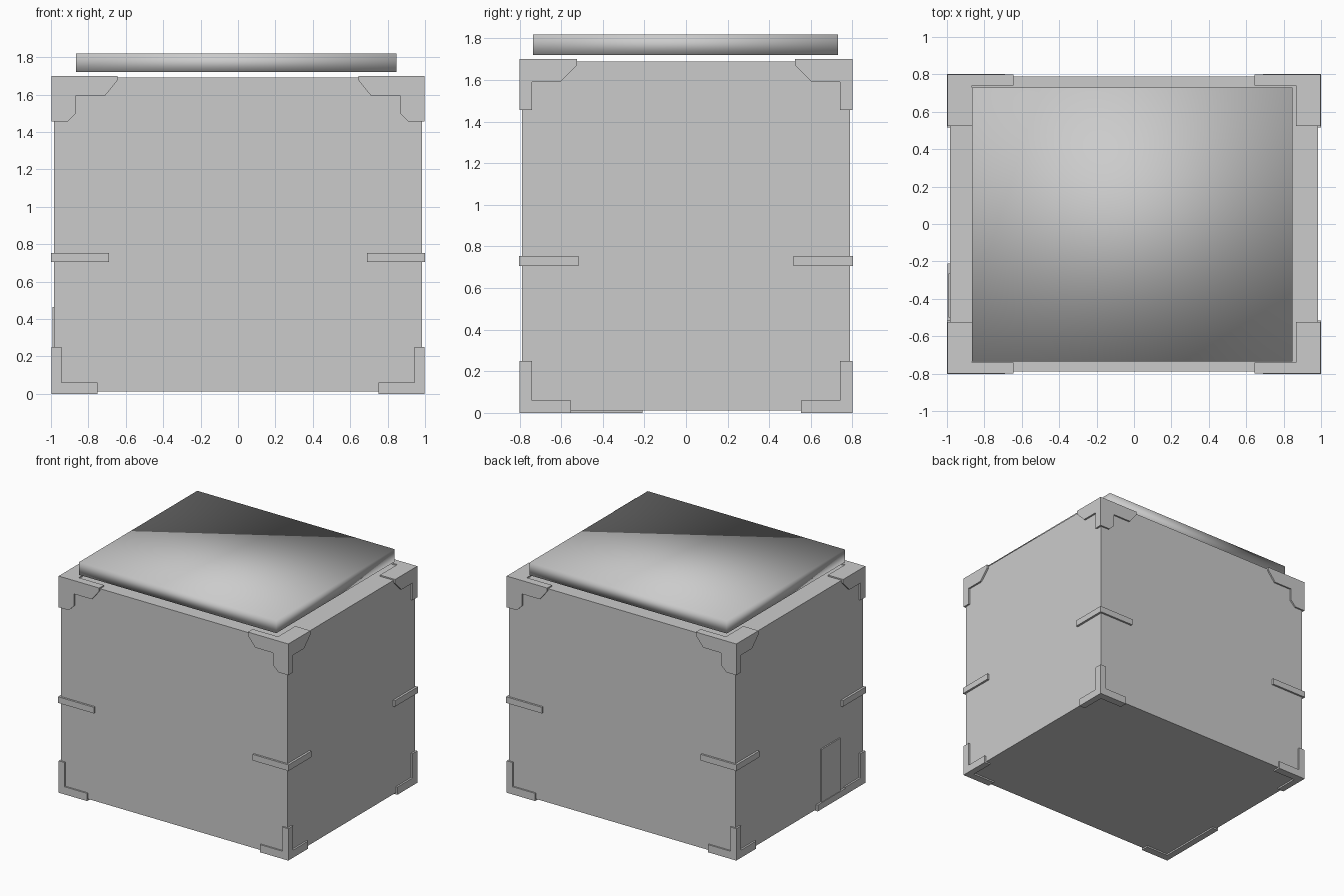
import bpy, bmesh
from mathutils import Vector

if "Cube" in bpy.data.objects:
    bpy.data.objects.remove(bpy.data.objects["Cube"])

INNER = Vector((0.975, 0.78, 0.0))   # plates are sunk to just under the body skin
Z_LOW, Z_HIGH = 0.02, 1.68


def finish(bm, name, smooth=False):
    bmesh.ops.recalc_face_normals(bm, faces=bm.faces)
    mesh = bpy.data.meshes.new(name)
    bm.to_mesh(mesh)
    bm.free()
    for p in mesh.polygons:
        p.use_smooth = smooth
    ob = bpy.data.objects.new(name, mesh)
    bpy.context.collection.objects.link(ob)
    return ob


def block(name, lo, hi, smooth=False):
    bm = bmesh.new()
    bmesh.ops.create_cube(bm, size=1)
    for v in bm.verts:
        v.co = Vector([(a + b) / 2 + c * (b - a) for a, b, c in zip(lo, hi, v.co)])
    return finish(bm, name, smooth)


def clamp(p):
    return Vector((min(p.x, INNER.x), min(p.y, INNER.y), max(Z_LOW, min(p.z, Z_HIGH))))


def sink(p, axis):
    q = clamp(p)
    q[axis] = INNER[axis] if axis < 2 else (Z_LOW if p.z < 0.5 else Z_HIGH)
    return q


def corner_piece(name, plates):
    """Mitred plates wrapped round one corner, mirrored to all four corners."""
    bm = bmesh.new()
    for axis, depth, profile in plates:
        outer = []
        for a, b in profile:
            c = [a, b]
            c.insert(axis, depth)
            outer.append(Vector(c))
        o = [bm.verts.new(p) for p in outer]
        i = [bm.verts.new(sink(p, axis)) for p in outer]
        bm.faces.new(o)
        bm.faces.new(i[::-1])
        n = len(o)
        for k in range(n):
            m = (k + 1) % n
            bm.faces.new((o[k], i[k], i[m], o[m]))
    ob = finish(bm, name)
    mod = ob.modifiers.new("four_corners", 'MIRROR')
    mod.use_axis = (True, True, False)
    mod.use_mirror_merge = False
    return ob


# main box and hovering, softly shaded lid
block("box_body", (-0.983, -0.788, 0.012), (0.983, 0.788, 1.69))
block("lid", (-0.865, -0.735, 1.72), (0.847, 0.73, 1.82), smooth=True)

X, Y, T = 0.997, 0.80, 1.70
# chamfered guards on the upper corners
corner_piece("upper_corner_guard", [
    (1, Y, [(X, T), (0.645, T), (0.645, 1.675), (0.71, 1.595), (0.865, 1.595),
            (0.865, 1.50), (0.91, 1.455), (X, 1.455)]),
    (0, X, [(Y, T), (0.525, T), (0.525, 1.67), (0.605, 1.59), (0.74, 1.59),
            (0.74, 1.455), (Y, 1.455)]),
    (2, T, [(X, Y), (0.645, Y), (0.645, 0.74), (0.865, 0.74),
            (0.865, 0.525), (X, 0.525)]),
])

# slim guards on the lower corners
corner_piece("lower_corner_guard", [
    (1, Y, [(X, 0), (0.75, 0), (0.75, 0.06), (0.945, 0.06), (0.945, 0.25), (X, 0.25)]),
    (0, X, [(Y, 0), (0.553, 0), (0.553, 0.06), (0.74, 0.06), (0.74, 0.25), (Y, 0.25)]),
    (2, 0, [(X, Y), (0.75, Y), (0.75, 0.74), (0.945, 0.74), (0.945, 0.553), (X, 0.553)]),
])

# straps half way up each vertical edge
corner_piece("edge_strap", [
    (1, 0.803, [(1.0, 0.705), (0.69, 0.705), (0.69, 0.753), (1.0, 0.753)]),
    (0, 1.0, [(0.803, 0.705), (0.517, 0.705), (0.517, 0.753), (0.803, 0.753)]),
])

# small plate and base strip on the left side
block("side_plate", (-0.993, -0.50, 0.03), (-0.97, -0.265, 0.465))
block("side_base_strip", (-0.997, -0.553, 0.0), (-0.945, -0.21, 0.05))
